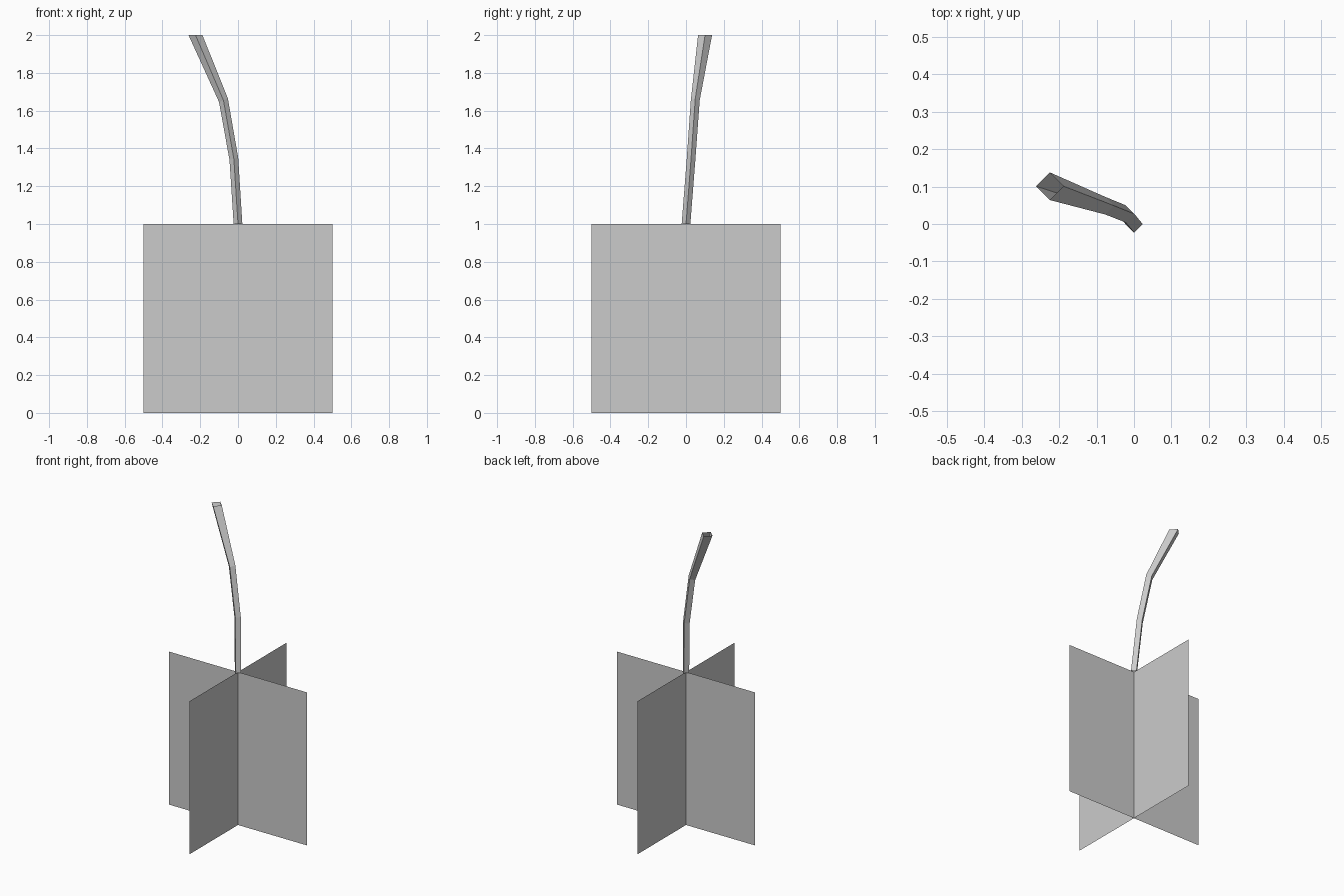
import bpy
import bmesh
import math

if "Cube" in bpy.data.objects:
    bpy.data.objects.remove(bpy.data.objects["Cube"])


def finish(name, bm):
    mesh = bpy.data.meshes.new(name)
    bm.to_mesh(mesh)
    bm.free()
    bpy.context.collection.objects.link(bpy.data.objects.new(name, mesh))


# Two crossed upright leaf cards
for name, angle in (("leaf_card_front", 0), ("leaf_card_side", math.pi / 2)):
    c, s = 0.5 * math.cos(angle), 0.5 * math.sin(angle)
    bm = bmesh.new()
    bm.faces.new([bm.verts.new(p) for p in
                  ((-c, -s, 0), (c, s, 0), (c, s, 1), (-c, -s, 1))])
    finish(name, bm)

# Bent four-sided open stem: centre x, y, z, half-width, tilt in z along x
rings = [
    (0.0, 0.0, 1.0, 0.023, 0.0),
    (-0.022, 0.027, 1.345, 0.023, 0.006),
    (-0.077, 0.049, 1.655, 0.0235, 0.009),
    (-0.225, 0.101, 2.0, 0.037, 0.0),
]
bm = bmesh.new()
loops = []
for x, y, z, r, tilt in rings:
    loops.append([bm.verts.new((x + r * dx, y + r * dy, z + tilt * dx))
                  for dx, dy in ((1, 0), (0, 1), (-1, 0), (0, -1))])
for low, high in zip(loops, loops[1:]):
    for i in range(4):
        j = (i + 1) % 4
        bm.faces.new((low[i], low[j], high[j], high[i]))
finish("stem", bm)
